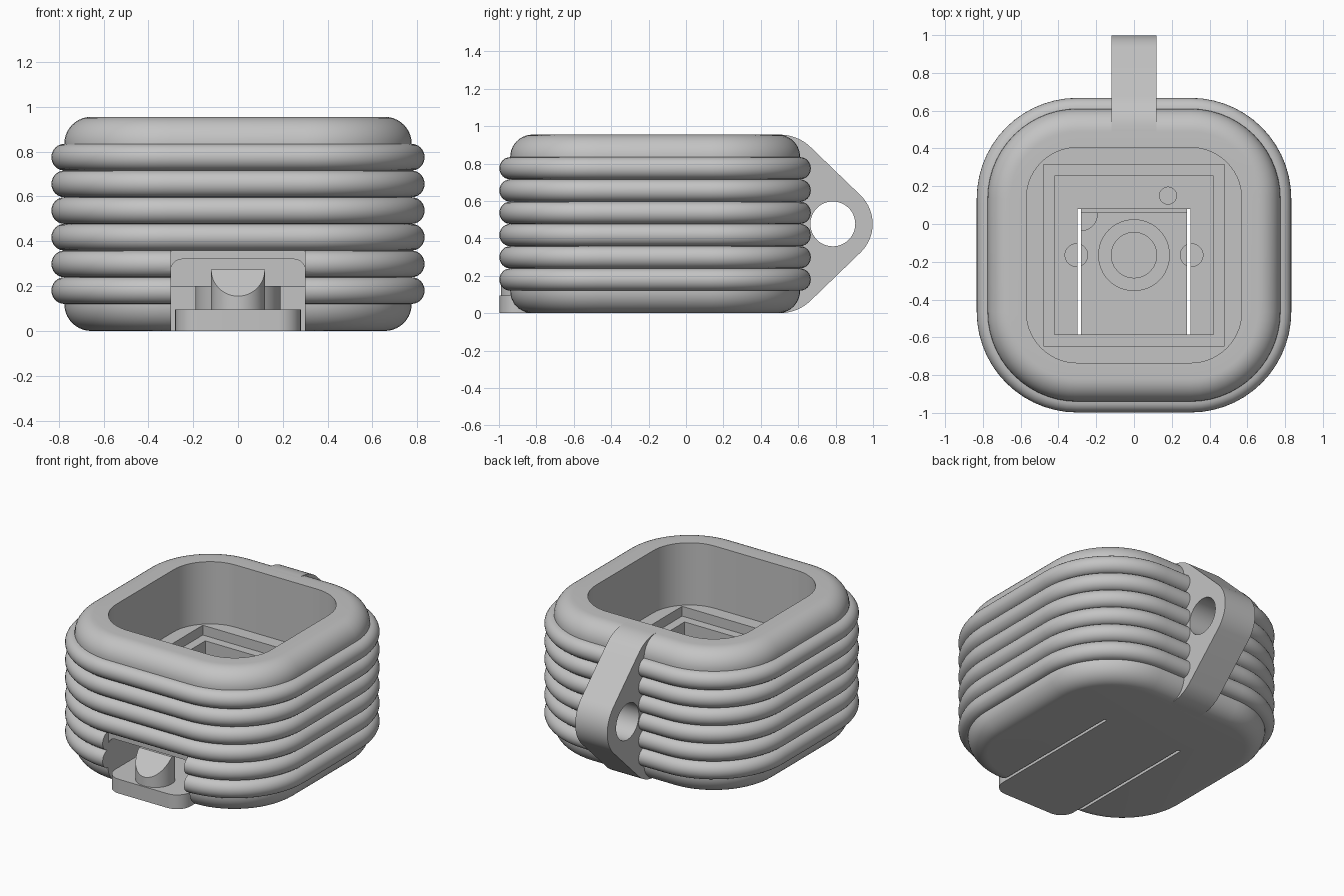
import bpy, bmesh
from math import sin, cos, pi, radians
from mathutils import Vector

if "Cube" in bpy.data.objects:
    bpy.data.objects.remove(bpy.data.objects["Cube"], do_unlink=True)

CY = -0.165      # centre of the housing in y
H = 0.955        # housing height
CORE = 0.475     # corner radius of the core wall

grey = bpy.data.materials.new("plain grey")
grey.use_nodes = True
grey.diffuse_color = (0.55, 0.55, 0.55, 1)
grey.node_tree.nodes["Principled BSDF"].inputs["Base Color"].default_value = (0.55, 0.55, 0.55, 1)


def make(name, bm):
    bmesh.ops.recalc_face_normals(bm, faces=bm.faces)
    me = bpy.data.meshes.new(name)
    bm.to_mesh(me)
    bm.free()
    me.materials.append(grey)
    ob = bpy.data.objects.new(name, me)
    bpy.context.collection.objects.link(ob)
    return ob


def prism(name, pts, depth):
    """Extrude a closed outline of 3D points along a vector."""
    bm = bmesh.new()
    face = bm.faces.new([bm.verts.new(p) for p in pts])
    out = bmesh.ops.extrude_face_region(bm, geom=[face])
    bmesh.ops.translate(bm, vec=depth, verts=[v for v in out["geom"] if isinstance(v, bmesh.types.BMVert)])
    return make(name, bm)


def box(name, x0, x1, y0, y1, z0, z1):
    return prism(name, [(x0, y0, z0), (x1, y0, z0), (x1, y1, z0), (x0, y1, z0)], Vector((0, 0, z1 - z0)))


def arc(cx, cy, r, a0, a1, n):
    return [(cx + r * cos(radians(a0 + (a1 - a0) * i / n)),
             cy + r * sin(radians(a0 + (a1 - a0) * i / n))) for i in range(n + 1)]


def disc(name, x, y, r, z0, z1):
    pts = arc(x, y, r, 0, 360, 48)[:-1]
    return prism(name, [(a, b, z0) for a, b in pts], Vector((0, 0, z1 - z0)))


def cut(ob, cutters):
    for c in cutters:
        m = ob.modifiers.new("cut", 'BOOLEAN')
        m.operation, m.solver, m.object = 'DIFFERENCE', 'EXACT', c
        bpy.context.view_layer.objects.active = ob
        bpy.ops.object.modifier_apply(modifier=m.name)
    for c in cutters:
        bpy.data.objects.remove(c, do_unlink=True)


def rounded_square(r, n=14):
    """Square of half-size 0.3 grown outwards by r."""
    pts = []
    for k, (sx, sy) in enumerate([(1, 1), (-1, 1), (-1, -1), (1, -1)]):
        pts += arc(0.3 * sx, CY + 0.3 * sy, r, 90 * k, 90 * k + 90, n)
    return pts


# Housing: wall profile of (offset, height) swept round a rounded square
FIL = 0.12
profile = arc(CORE - FIL, FIL, FIL, -90, 0, 10)
for i in range(6):
    profile += [(CORE + (r - CORE) * 0.97, z)
                for r, z in arc(CORE, 0.18 + 0.119 * i, 0.0595, -90, 90, 12)]
profile += arc(CORE - FIL, H - FIL, FIL, 0, 90, 10)
profile += [(0.27, H), (0.27, 0.54)]
bm = bmesh.new()
rings = [[bm.verts.new((x, y, z)) for x, y in rounded_square(r)] for r, z in profile]
for a, b in zip(rings, rings[1:]):
    n = len(a)
    for i in range(n):
        bm.faces.new((a[i], a[(i + 1) % n], b[(i + 1) % n], b[i]))
bm.faces.new(rings[0])
bm.faces.new(rings[-1])
bmesh.ops.remove_doubles(bm, verts=bm.verts, dist=0.0002)
housing = make("housing", bm)

# Stepped square well, front tunnel and peg holes
tunnel = [(-0.3, -0.1), (0.3, -0.1)] + arc(0.25, 0.27, 0.05, 0, 90, 6) + arc(-0.25, 0.27, 0.05, 90, 180, 6)
cut(housing, [
    box("well_ledge", -0.48, 0.48, CY - 0.48, CY + 0.48, 0.475, 0.7),
    box("well", -0.42, 0.42, CY - 0.42, CY + 0.42, 0.2, 0.6),
    prism("tunnel", [(x, -1.2, z) for x, z in tunnel], Vector((0, 1.28, 0))),
    box("rib_gap", -0.3, 0.3, -1.2, CY - 0.772, -0.1, 0.359),
    disc("peg_hole_a", 0.305, CY, 0.06, 0.1, 0.3),
    disc("peg_hole_b", -0.305, CY, 0.06, 0.1, 0.3),
    disc("pin_hole", 0.18, 0.15, 0.045, 0.1, 0.3),
])

# Flexible tongue with rounded front corners and a thin hinge
W, TOP = 0.28, 0.095
outline = [(W, 0.06), (-W, 0.06)] + arc(-W + 0.1, -0.898, 0.1, 180, 270, 8) + arc(W - 0.1, -0.898, 0.1, 270, 360, 8)
tongue = prism("tongue", [(x, y, 0) for x, y in outline], Vector((0, 0, TOP)))
cut(tongue, [
    disc("notch_a", 0.305, CY, 0.06, 0.06, 0.2),
    disc("notch_b", -0.305, CY, 0.06, 0.06, 0.2),
    disc("corner_notch", -0.28, 0.05, 0.085, 0.06, 0.2),
])
hinge = box("tongue_hinge", -W, W, 0.06, 0.08, 0, 0.04)

# Hollow boss in the middle of the well
boss = disc("centre_boss", 0, CY, 0.19, TOP - 0.01, 0.2)
cut(boss, [disc("bore", 0, CY, 0.12, TOP, 0.3)])

# Latch peg with a sloped front
PY = -0.87
peg = disc("latch_peg", 0, PY, 0.12, TOP - 0.01, 0.275)
cut(peg, [prism("slope", [(-0.3, PY, 0.275), (-0.3, PY - 0.2, 0.075), (-0.3, PY - 0.2, 0.4), (-0.3, PY, 0.4)],
                Vector((0.6, 0, 0)))])

# Keyring loop at the back
MID = H / 2
upper = arc(0.5, H - 0.24, 0.24, 90, 45, 8)
lower = [(y, H - z) for y, z in reversed(upper)]
side = [(0.45, 0.0), (0.45, H)] + upper + arc(0.785, MID, 0.213, 45, -45, 16) + lower
loop = prism("keyring_loop", [(-0.118, y, z) for y, z in side], Vector((0.236, 0, 0)))
hole = [(-0.3, y, z) for y, z in arc(0.785, MID, 0.12, 0, 360, 48)[:-1]]
cut(loop, [prism("ring_hole", hole, Vector((0.6, 0, 0)))])

# Smooth curved surfaces, keep hard edges
for ob in (housing, tongue, hinge, boss, peg, loop):
    bpy.ops.object.select_all(action='DESELECT')
    ob.select_set(True)
    bpy.context.view_layer.objects.active = ob
    bpy.ops.object.shade_smooth_by_angle(angle=radians(30))
